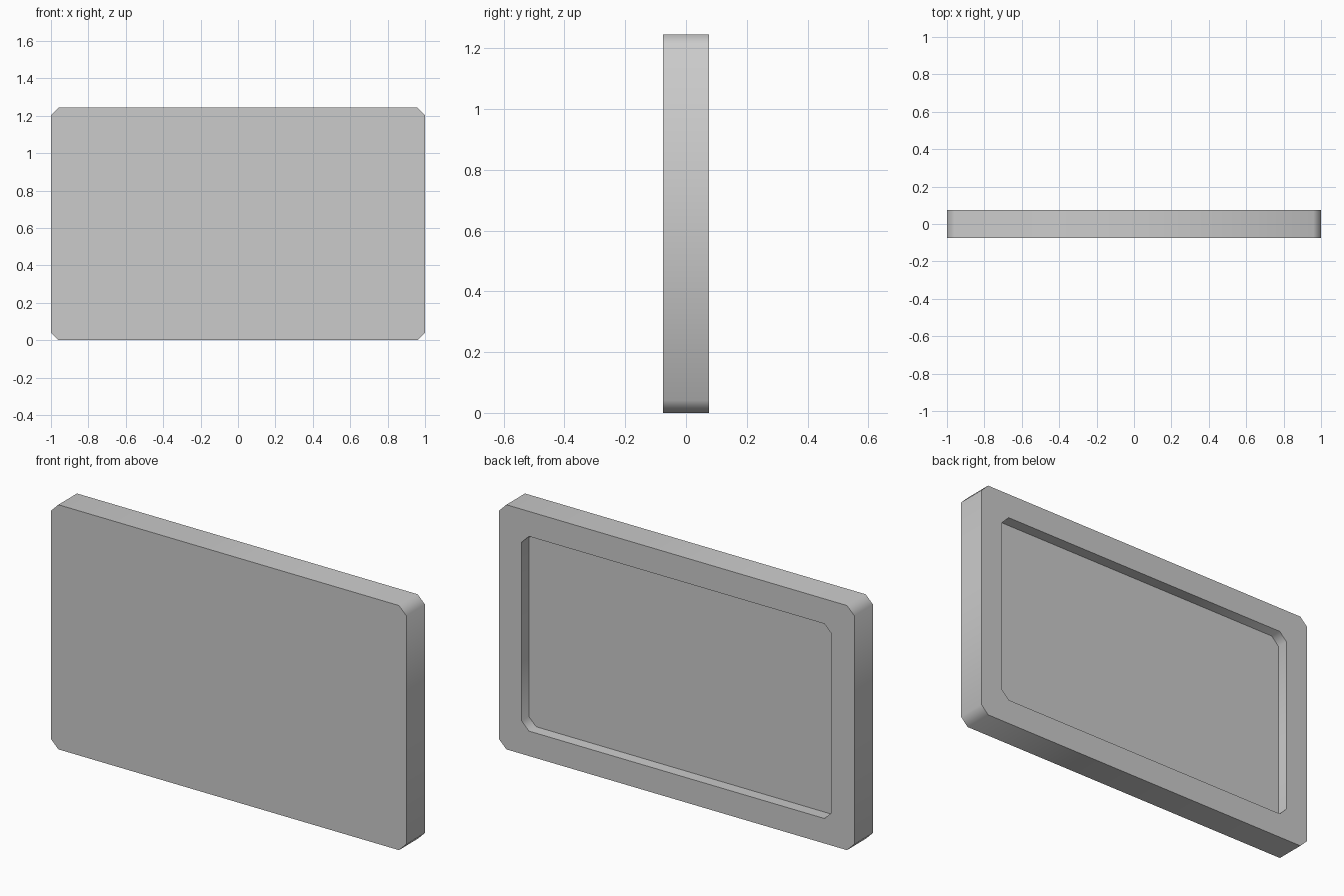
import bpy, bmesh, math

if "Cube" in bpy.data.objects:
    bpy.data.objects.remove(bpy.data.objects["Cube"])

WIDTH, HEIGHT, DEPTH = 2.0, 1.245, 0.15
CHAMFER, BORDER, RECESS = 0.041, 0.127, 0.058


def corner_cut_ring(bm, inset, y):
    """Rectangle with cut corners, in the xz plane at the given y."""
    a, b, c = WIDTH / 2 - inset, HEIGHT / 2 - inset, CHAMFER
    pts = []
    for sx, sz in ((1, 1), (-1, 1), (-1, -1), (1, -1)):
        pair = [(sx * a, sz * (b - c)), (sx * (a - c), sz * b)]
        pts += pair if sx * sz > 0 else pair[::-1]
    return [bm.verts.new((x, y, z + HEIGHT / 2)) for x, z in pts]


# Panel: front plate, outer rim, back border, recess walls, recess floor
bm = bmesh.new()
rings = [corner_cut_ring(bm, inset, y) for inset, y in (
    (0, -DEPTH / 2),
    (0, DEPTH / 2),
    (BORDER, DEPTH / 2),
    (BORDER, DEPTH / 2 - RECESS),
)]
bm.faces.new(rings[0])
bm.faces.new(rings[-1])
for r, s in zip(rings, rings[1:]):
    for i in range(8):
        j = (i + 1) % 8
        bm.faces.new((r[i], r[j], s[j], s[i]))
bmesh.ops.recalc_face_normals(bm, faces=bm.faces)

mesh = bpy.data.meshes.new("recessed_panel")
bm.to_mesh(mesh)
bm.free()
panel = bpy.data.objects.new("recessed_panel", mesh)
bpy.context.collection.objects.link(panel)

# Soft shading across the cut corners, crisp rims
bpy.context.view_layer.objects.active = panel
panel.select_set(True)
bpy.ops.object.shade_smooth_by_angle(angle=math.radians(50))
